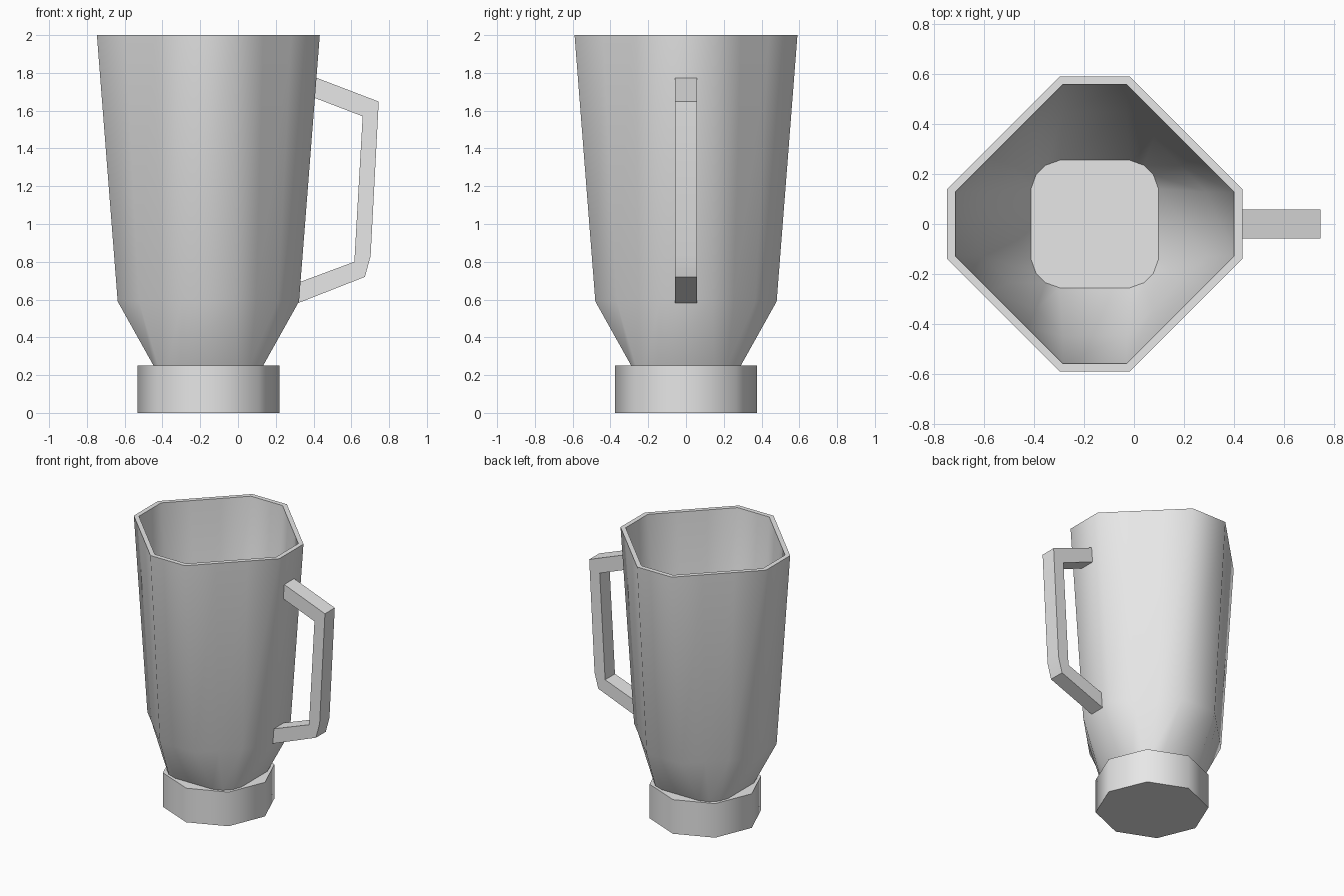
import bpy, bmesh, math

cube = bpy.data.objects.get("Cube")
if cube:
    bpy.data.objects.remove(cube)

AXIS_X = -0.157  # jug and base share this centre line

grey = bpy.data.materials.new("light grey")
grey.use_nodes = True
grey.diffuse_color = (0.8, 0.8, 0.8, 1)
grey.node_tree.nodes["Principled BSDF"].inputs["Base Color"].default_value = (0.8, 0.8, 0.8, 1)


def finish(name, bm, x, sharp_angle):
    bmesh.ops.recalc_face_normals(bm, faces=bm.faces)
    mesh = bpy.data.meshes.new(name)
    bm.to_mesh(mesh)
    bm.free()
    mesh.materials.append(grey)
    obj = bpy.data.objects.new(name, mesh)
    obj.location.x = x
    bpy.context.collection.objects.link(obj)
    bpy.ops.object.select_all(action="DESELECT")
    obj.select_set(True)
    bpy.context.view_layer.objects.active = obj
    bpy.ops.object.shade_smooth_by_angle(angle=math.radians(sharp_angle))


def ring(half, flat, bulge):
    """Square with cut corners; bulge pushes the cut outwards."""
    step = (half - flat) / 3
    near, far = half - step + bulge, flat + step + bulge
    corner = [(half, flat), (near, far), (far, near), (flat, half)]
    points = []
    for _ in range(4):
        points += corner
        corner = [(-y, x) for x, y in corner]
    return points


# Hollow jug: outside from the foot to the rim, then inside down to the floor
levels = [(0.29, 0.15, 0.022, 0.25), (0.48, 0.14, 0, 0.59), (0.59, 0.14, 0, 2.0),
          (0.557, 0.128, 0, 2.0), (0.447, 0.128, 0, 0.6), (0.255, 0.14, 0.018, 0.275)]
bm = bmesh.new()
rings = [[bm.verts.new((x, y, z)) for x, y in ring(half, flat, bulge)]
         for half, flat, bulge, z in levels]
for low, high in zip(rings, rings[1:]):
    for i in range(len(low)):
        j = (i + 1) % len(low)
        bm.faces.new((low[i], low[j], high[j], high[i]))
bm.faces.new(rings[0])
bm.faces.new(rings[-1])
finish("jug", bm, AXIS_X, 55)

# Eight-sided collar under the jug
bm = bmesh.new()
bmesh.ops.create_cone(bm, cap_ends=True, segments=8, radius1=0.376, radius2=0.376, depth=0.25)
bmesh.ops.translate(bm, verts=bm.verts, vec=(0, 0, 0.125))
finish("base_collar", bm, AXIS_X, 55)

# Angular handle, extruded from its side profile
profile = [(0.40, 1.78), (0.745, 1.648), (0.702, 0.83), (0.672, 0.72), (0.32, 0.582),
           (0.32, 0.69), (0.616, 0.80), (0.66, 1.57), (0.40, 1.67)]
bm = bmesh.new()
face = bm.faces.new([bm.verts.new((x, -0.057, z)) for x, z in profile])
side = bmesh.ops.extrude_face_region(bm, geom=[face])["geom"]
bmesh.ops.translate(bm, vec=(0, 0.114, 0), verts=[v for v in side if isinstance(v, bmesh.types.BMVert)])
finish("handle", bm, 0, 30)
